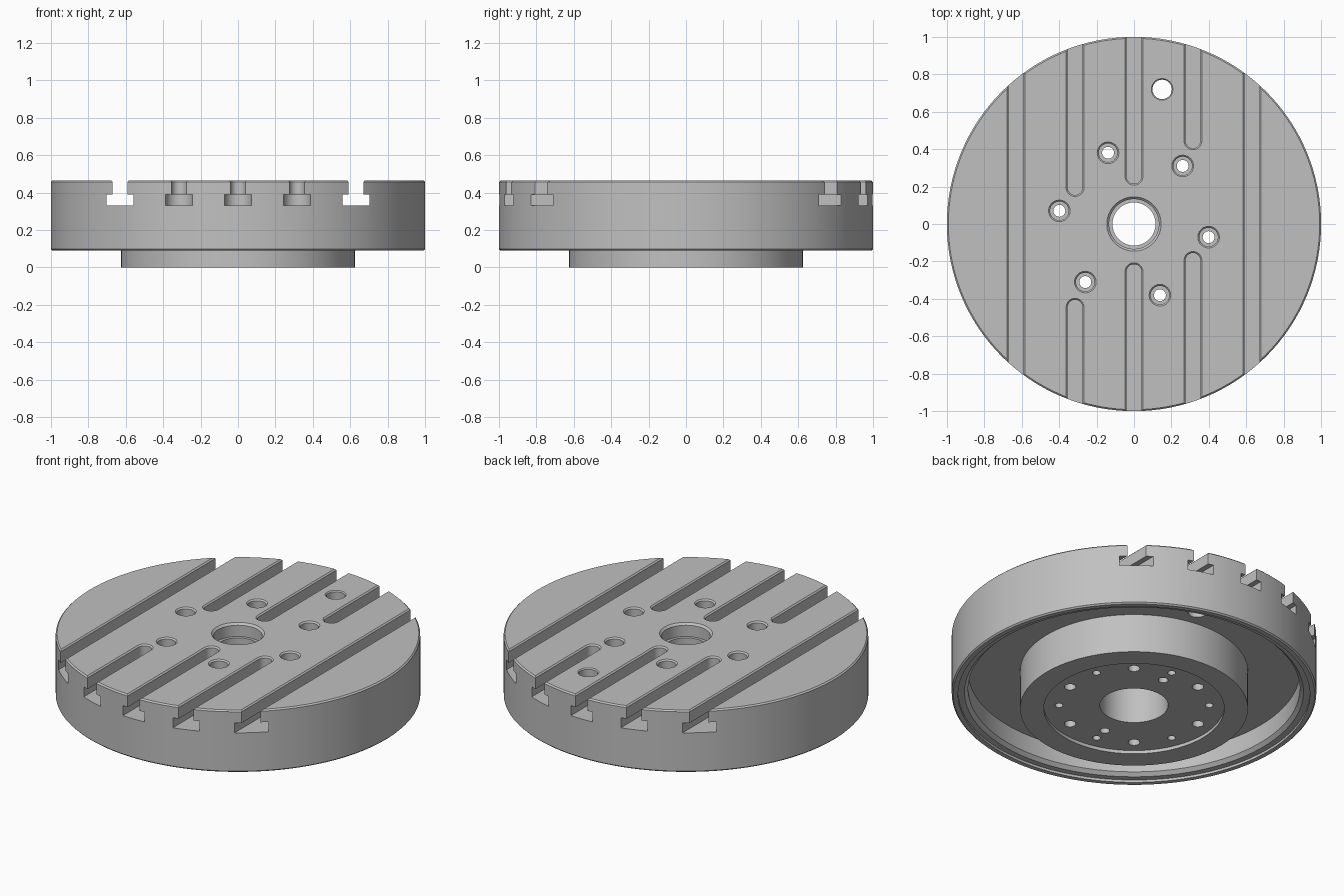
import bpy, bmesh, math
from math import sin, cos, pi, radians

cube = bpy.data.objects.get("Cube")
if cube:
    bpy.data.objects.remove(cube, do_unlink=True)

steel = bpy.data.materials.new("steel_grey")
steel.use_nodes = True
colour = (0.53, 0.53, 0.53, 1)
steel.diffuse_color = colour
bsdf = next(n for n in steel.node_tree.nodes if n.type == 'BSDF_PRINCIPLED')
bsdf.inputs["Base Color"].default_value = colour
bsdf.inputs["Roughness"].default_value = 0.5

TOP = 0.465      # table surface
REACH = 1.2      # slots run out past the rim


def outline(radius, x, y0, y1, seg):
    """Circle, or a slot with rounded ends when y0 and y1 differ."""
    half = seg // 2
    if y0 == y1:
        turns = [(2 * pi * i / seg, y0) for i in range(seg)]
    else:
        turns = [(pi * i / half, y1) for i in range(half + 1)]
        turns += [(pi + pi * i / half, y0) for i in range(half + 1)]
    return [(x + radius * cos(a), y + radius * sin(a)) for a, y in turns]


def loft(bm, levels, x=0, y0=0, y1=0, seg=24, closed=False):
    """Stack outlines of (radius, z) into a solid; closed makes a ring."""
    rings = [[bm.verts.new((px, py, z)) for px, py in outline(r, x, y0, y1, seg)]
             for r, z in levels]
    pairs = list(zip(rings, rings[1:]))
    if closed:
        pairs.append((rings[-1], rings[0]))
    for a, b in pairs:
        for i in range(len(a)):
            j = (i + 1) % len(a)
            bm.faces.new((a[i], a[j], b[j], b[i]))
    if not closed:
        bm.faces.new(rings[0])
        bm.faces.new(rings[-1])


def finish(bm, name):
    bmesh.ops.recalc_face_normals(bm, faces=bm.faces)
    mesh = bpy.data.meshes.new(name)
    bm.to_mesh(mesh)
    bm.free()
    mesh.materials.append(steel)
    obj = bpy.data.objects.new(name, mesh)
    bpy.context.collection.objects.link(obj)
    return obj


# Turned table: chamfered disc, hollow underside, stepped hub and bore
profile = [
    (0.145, TOP), (0.992, TOP), (1, 0.457), (1, 0.098), (0.992, 0.09),
    (0.965, 0.09), (0.965, 0.105), (0.93, 0.105), (0.91, 0.125), (0.91, 0.235),
    (0.625, 0.235), (0.625, 0), (0.495, 0), (0.495, 0.02), (0.187, 0.02),
    (0.187, 0.3), (0.115, 0.3), (0.115, 0.385), (0.133, 0.385), (0.133, 0.453),
]
bm = bmesh.new()
loft(bm, profile, seg=128, closed=True)
table = finish(bm, "rotary_table")

bm = bmesh.new()

# T-slots: wide foot, narrow neck, chamfered lip
t_slot = [(0.072, 0.33), (0.072, 0.39), (0.04, 0.39), (0.04, 0.457), (0.058, 0.475)]
for side in (-1, 1):
    loft(bm, t_slot, side * 0.63, -REACH, REACH)
for x, back, front in ((-0.315, 0.15, 0.4), (0, 0.21, 0.21), (0.315, 0.4, 0.15)):
    loft(bm, t_slot, x, back + 0.045, REACH)
    loft(bm, t_slot, x, -REACH, -front - 0.045)


def hole(levels, radius, degrees):
    a = radians(degrees)
    y = radius * sin(a)
    loft(bm, levels, radius * cos(a), y, y)


# Counterbored bolt holes, with blind holes between them underneath
bolt = [(0.032, -0.1), (0.032, 0.32), (0.05, 0.32), (0.05, 0.457), (0.068, 0.475)]
blind = [(0.022, -0.1), (0.022, 0.12)]
for k in range(6):
    hole(bolt, 0.405, 50 + 60 * k)
    hole(blind, 0.412, 80 + 60 * k)
for degrees in (80, 260):
    hole([(0.027, -0.1), (0.027, 0.12)], 0.32, degrees)

# Single through hole near the rim
hole([(0.052, 0.1), (0.052, 0.459), (0.068, 0.475)], 0.735, 78.2)

cutter = finish(bm, "slot_and_hole_cutter")
cutter.hide_render = True

cut = table.modifiers.new("cut", 'BOOLEAN')
cut.operation = 'DIFFERENCE'
cut.solver = 'EXACT'
cut.object = cutter
bpy.ops.object.select_all(action='DESELECT')
table.select_set(True)
bpy.context.view_layer.objects.active = table
bpy.ops.object.modifier_apply(modifier=cut.name)
bpy.data.objects.remove(cutter, do_unlink=True)
bpy.ops.object.shade_smooth_by_angle(angle=radians(25))
